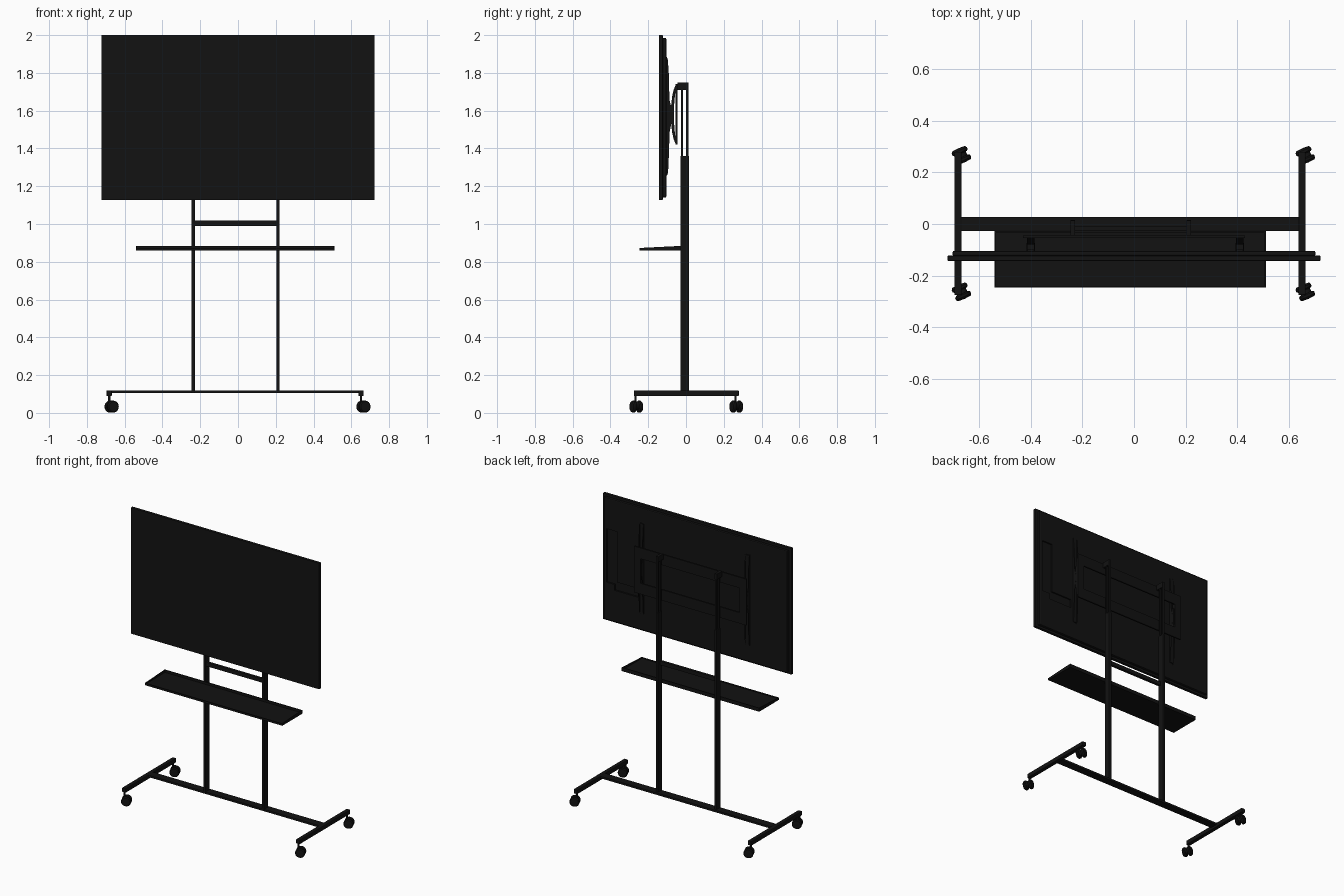
import bpy, bmesh
from math import radians, pi, sin, cos
from mathutils import Matrix, Vector

if "Cube" in bpy.data.objects:
    bpy.data.objects.remove(bpy.data.objects["Cube"])

black = bpy.data.materials.new("black")
black.diffuse_color = (0.006, 0.006, 0.006, 1)
black.use_nodes = True
black.node_tree.nodes["Principled BSDF"].inputs["Base Color"].default_value = black.diffuse_color


def finish(name, bm, bevel=0, smooth=False):
    bmesh.ops.recalc_face_normals(bm, faces=bm.faces)
    me = bpy.data.meshes.new(name)
    bm.to_mesh(me)
    bm.free()
    ob = bpy.data.objects.new(name, me)
    bpy.context.collection.objects.link(ob)
    me.materials.append(black)
    if bevel:
        m = ob.modifiers.new("bevel", 'BEVEL')
        m.width, m.segments = bevel, 2
    if smooth:
        bpy.context.view_layer.objects.active = ob
        ob.select_set(True)
        bpy.ops.object.shade_smooth_by_angle(angle=radians(35))
        ob.select_set(False)
    return ob


def add_box(bm, x, y, z):
    c = [(a[0] + a[1]) / 2 for a in (x, y, z)]
    s = [a[1] - a[0] for a in (x, y, z)]
    bmesh.ops.create_cube(bm, size=1, matrix=Matrix.Translation(c) @ Matrix.Diagonal((*s, 1)))


def boxes(name, *parts, bevel=0):
    bm = bmesh.new()
    for p in parts:
        add_box(bm, *p)
    return finish(name, bm, bevel)


def side_profile(name, yz, x0, x1):
    # extrude a y-z outline along x
    bm = bmesh.new()
    f = bm.faces.new([bm.verts.new((x0, y, z)) for y, z in yz])
    r = bmesh.ops.extrude_face_region(bm, geom=[f])
    bmesh.ops.translate(bm, vec=(x1 - x0, 0, 0),
                        verts=[v for v in r["geom"] if isinstance(v, bmesh.types.BMVert)])
    return finish(name, bm)


# screen: thin front panel and inset back shell with stepped connector recess
boxes("screen_panel", ((-0.722, 0.722), (-0.143, -0.123), (1.127, 2.0)), bevel=0.002)
shell = boxes("screen_back_shell", ((-0.703, 0.703), (-0.125, -0.104), (1.14, 1.985)), bevel=0.006)
cut = boxes("recess_cutter", ((0.60, 0.68), (-0.114, -0.09), (1.40, 1.77)))
cut2 = boxes("recess_cutter_foot", ((0.44, 0.62), (-0.114, -0.09), (1.36, 1.42)))
for c in (cut, cut2):
    c.hide_render = True
    c.hide_set(True)
    m = shell.modifiers.new("recess", 'BOOLEAN')
    m.object, m.operation, m.solver = c, 'DIFFERENCE', 'EXACT'

# vertical screen brackets and curved arms of the wall mount
for side, x in (("left", -0.40), ("right", 0.41)):
    boxes(f"screen_bracket_{side}", ((x - 0.016, x + 0.016), (-0.105, -0.098), (1.26, 1.88)))
    for i, e in enumerate((-0.016, 0.012)):
        side_profile(f"bracket_flange_{side}_{i}",
                     [(-0.105, 1.25), (-0.095, 1.27), (-0.089, 1.40), (-0.088, 1.48),
                      (-0.074, 1.55), (-0.074, 1.60), (-0.088, 1.66), (-0.090, 1.78),
                      (-0.096, 1.87), (-0.105, 1.89)], x + e, x + e + 0.004)
    n = 10
    arc = [pi * k / n for k in range(n + 1)]
    outer = [(-0.046 - 0.034 * sin(t), 1.58 - 0.16 * cos(t)) for t in arc]
    inner = [(-0.046 - 0.018 * sin(t), 1.58 - 0.14 * cos(t)) for t in reversed(arc)]
    side_profile(f"mount_arm_{side}", outer + inner, x - 0.015, x + 0.015)

# wall mount frame
yy = (-0.055, -0.045)
boxes("mount_frame",
      ((-0.43, 0.43), yy, (1.665, 1.74)), ((-0.43, 0.43), yy, (1.42, 1.495)),
      ((-0.43, -0.38), yy, (1.495, 1.665)), ((0.38, 0.43), yy, (1.495, 1.665)))

# two uprights with slimmer open upper section and hanging hook
for side, x in (("left", -0.237), ("right", 0.212)):
    boxes(f"upright_{side}", ((x - 0.009, x + 0.009), (-0.029, 0.016), (0.106, 1.36)), bevel=0.002)
    w = (x - 0.007, x + 0.007)
    boxes(f"upper_upright_{side}", (w, (0.0, 0.013), (1.36, 1.72)), (w, (-0.026, -0.016), (1.36, 1.72)))
    boxes(f"hanging_hook_{side}", ((x - 0.009, x + 0.009), (-0.045, 0.014), (1.71, 1.748)))
boxes("cross_brace", ((-0.246, 0.216), (-0.027, -0.008), (0.99, 1.018)), bevel=0.002)

# shelf tray: thin floor, tapered ends, tall back and low front lip
sx = (-0.541, 0.512)
boxes("shelf_floor", (sx, (-0.247, -0.028), (0.859, 0.867)))
boxes("shelf_lips", (sx, (-0.247, -0.241), (0.859, 0.873)), (sx, (-0.034, -0.028), (0.859, 0.884)))
for side, x in (("left", sx[0]), ("right", sx[1] - 0.006)):
    side_profile(f"shelf_end_{side}", [(-0.247, 0.859), (-0.028, 0.859), (-0.028, 0.884), (-0.247, 0.873)],
                 x, x + 0.006)

# base
boxes("base_beam", ((-0.67, 0.64), (-0.027, 0.027), (0.104, 0.119)), bevel=0.002)


def caster(name, x, y):
    # stem, fork body and twin rounded wheels swivelled on the stem
    spin = Matrix.Translation((x + 0.013, y + 0.004, 0)) @ Matrix.Rotation(radians(24), 4, 'Z')
    bm = bmesh.new()
    bmesh.ops.create_cone(bm, cap_ends=True, segments=16, radius1=0.006, radius2=0.006, depth=0.06,
                          matrix=Matrix.Translation((x, y, 0.075)))
    add = spin @ Matrix.Translation((0, 0, 0.033)) @ Matrix.Rotation(pi / 2, 4, 'X')
    bmesh.ops.create_cone(bm, cap_ends=True, segments=20, radius1=0.022, radius2=0.022, depth=0.02,
                          matrix=add @ Matrix.Translation((0, 0.005, 0)))
    for s in (-1, 1):
        prof = [(0, 0.007), (0.026, 0.007), (0.032, 0.012), (0.032, 0.021), (0.027, 0.028), (0, 0.030)]
        vs = [bm.verts.new((r, 0, s * h)) for r, h in prof]
        es = [bm.edges.new(p) for p in zip(vs, vs[1:])]
        r = bmesh.ops.spin(bm, geom=vs + es, cent=(0, 0, 0), axis=(0, 0, 1), angle=2 * pi,
                           steps=24, use_merge=True)
        new = [v for v in bm.verts if v.index == -1 or v in vs]
        wheel = set(vs)
        stack = list(vs)
        while stack:
            for e in stack.pop().link_edges:
                for v in e.verts:
                    if v not in wheel:
                        wheel.add(v)
                        stack.append(v)
        bmesh.ops.remove_doubles(bm, verts=list(wheel), dist=1e-5)
        bmesh.ops.transform(bm, matrix=add, verts=[v for v in wheel if v.is_valid])
    finish(name, bm, smooth=True)


for side, x in (("left", -0.682), ("right", 0.651)):
    boxes(f"base_foot_{side}", ((x - 0.014, x + 0.014), (-0.276, 0.28), (0.089, 0.119)), bevel=0.004)
    for end, y in (("front", -0.267), ("back", 0.262)):
        caster(f"caster_{end}_{side}", x, y)
